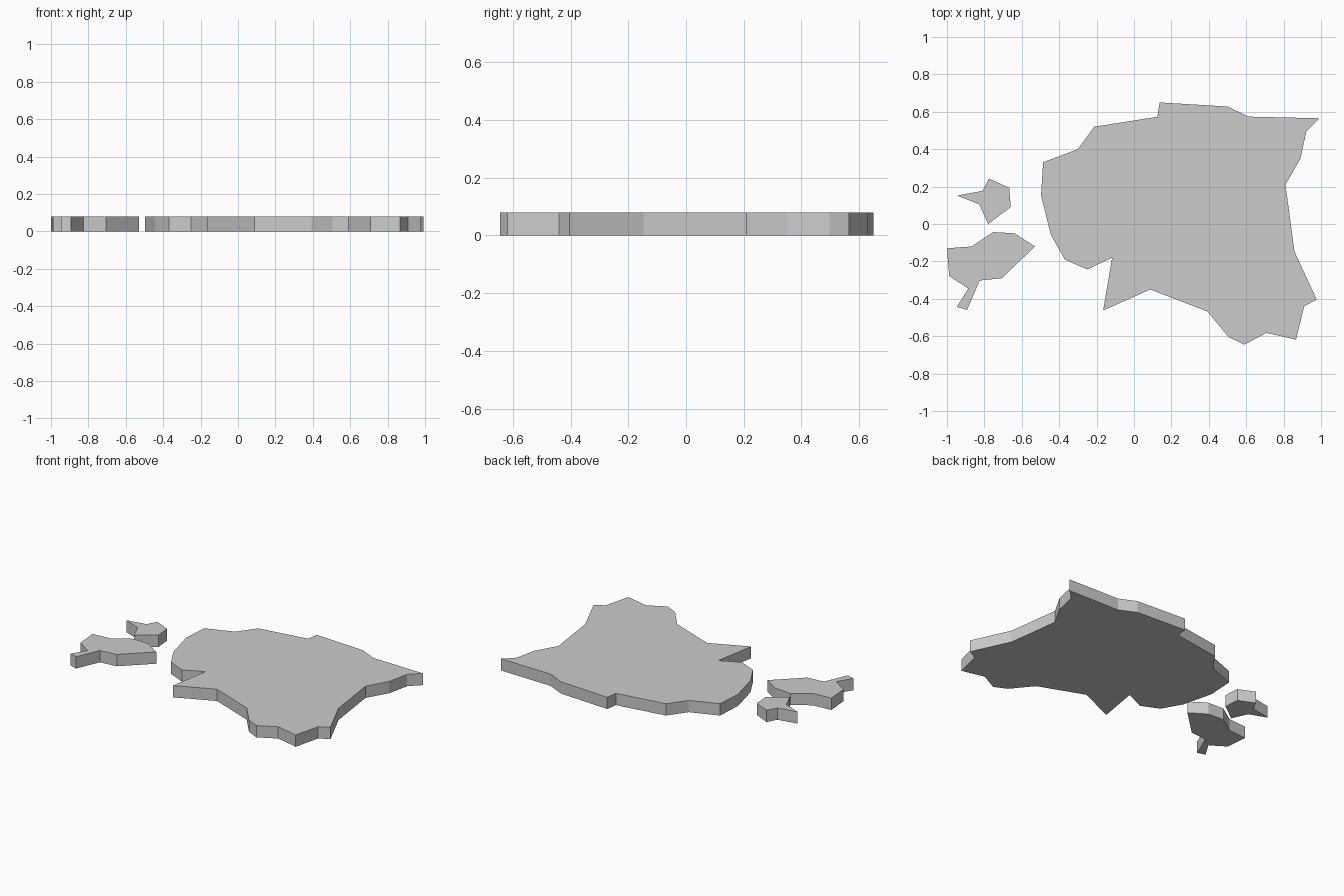
import bpy
import bmesh

HEIGHT = 0.08


def slab(name, outline):
    """Extrude a closed outline from the ground up to HEIGHT."""
    bm = bmesh.new()
    base = bm.faces.new([bm.verts.new((x, y, 0)) for x, y in outline])
    ext = bmesh.ops.extrude_face_region(bm, geom=[base], use_keep_orig=True)
    top = [v for v in ext["geom"] if isinstance(v, bmesh.types.BMVert)]
    bmesh.ops.translate(bm, verts=top, vec=(0, 0, HEIGHT))
    bmesh.ops.recalc_face_normals(bm, faces=bm.faces)
    mesh = bpy.data.meshes.new(name)
    bm.to_mesh(mesh)
    bm.free()
    obj = bpy.data.objects.new(name, mesh)
    bpy.context.collection.objects.link(obj)
    return obj


# Large landmass
slab("mainland", [
    (0.137, 0.65), (0.5, 0.628), (0.612, 0.574), (0.992, 0.565),
    (0.922, 0.497), (0.89, 0.35), (0.81, 0.21), (0.858, -0.147),
    (0.977, -0.404), (0.91, -0.44), (0.866, -0.618), (0.708, -0.582),
    (0.59, -0.645), (0.505, -0.604), (0.393, -0.468), (0.088, -0.35),
    (-0.165, -0.462), (-0.117, -0.18), (-0.25, -0.243), (-0.37, -0.19),
    (-0.445, -0.057), (-0.497, 0.152), (-0.486, 0.33), (-0.3, 0.4),
    (-0.213, 0.52), (0.125, 0.573),
])

# Small upper island
slab("north_island", [
    (-0.945, 0.152), (-0.81, 0.177), (-0.775, 0.243), (-0.667, 0.193),
    (-0.659, 0.09), (-0.78, 0.0), (-0.827, 0.105),
])

# Larger lower island with a tail
slab("south_island", [
    (-1.0, -0.13), (-0.868, -0.12), (-0.753, -0.043), (-0.638, -0.05),
    (-0.529, -0.12), (-0.707, -0.29), (-0.825, -0.302), (-0.893, -0.46),
    (-0.947, -0.443), (-0.886, -0.345), (-0.988, -0.278),
])
